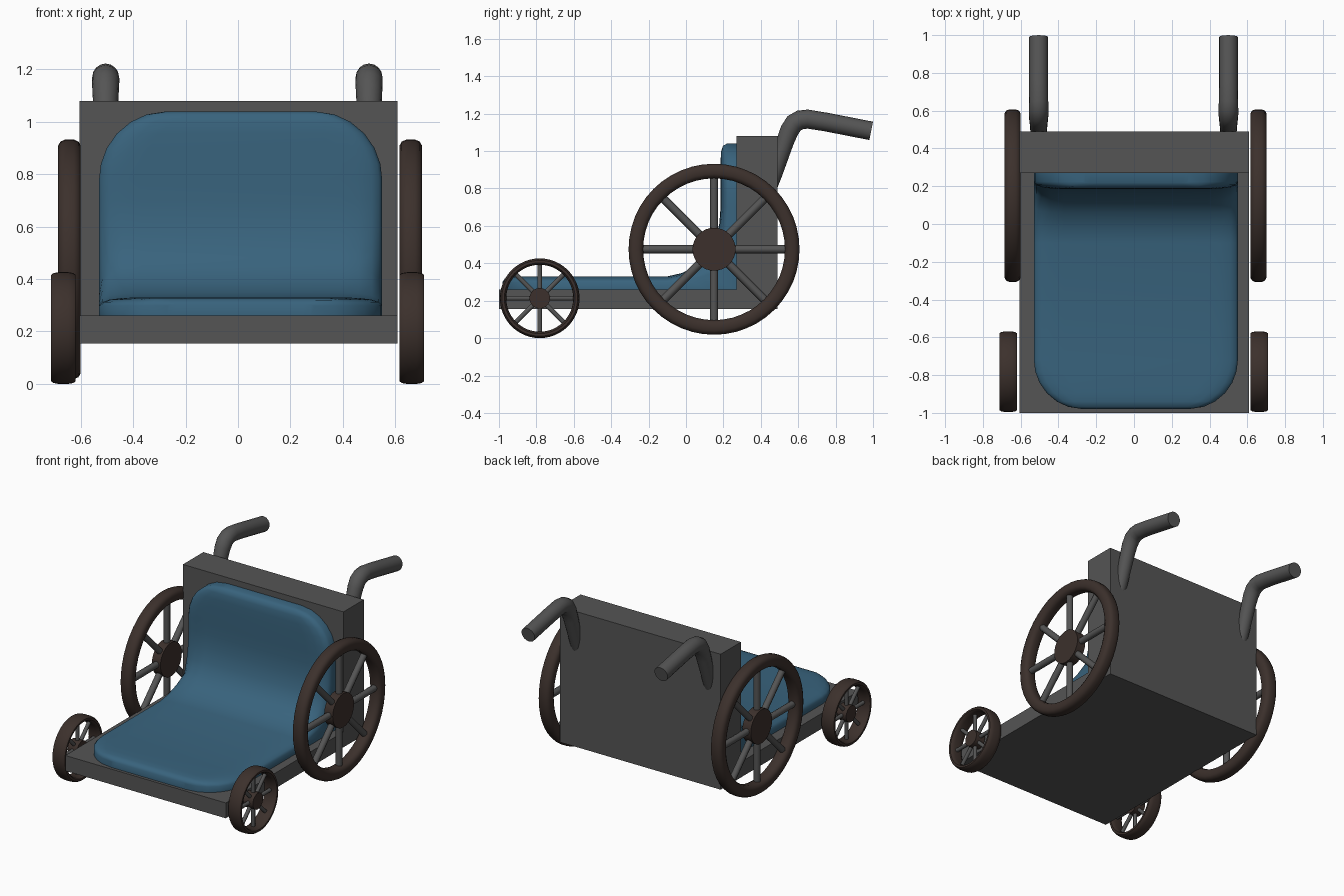
import bpy, bmesh, math
from mathutils import Matrix, Vector

if "Cube" in bpy.data.objects:
    bpy.data.objects.remove(bpy.data.objects["Cube"])


def material(name, rgb):
    m = bpy.data.materials.new(name)
    m.diffuse_color = (*rgb, 1)
    m.use_nodes = True
    m.node_tree.nodes["Principled BSDF"].inputs["Base Color"].default_value = m.diffuse_color
    return m


GREY = material("dark_grey", (0.09, 0.09, 0.09))
BLUE = material("blue_fabric", (0.04, 0.125, 0.205))
BROWN = material("dark_brown", (0.045, 0.03, 0.025))


def finish(bm, name, mat, smooth=None):
    bmesh.ops.recalc_face_normals(bm, faces=bm.faces[:])
    me = bpy.data.meshes.new(name)
    bm.to_mesh(me)
    bm.free()
    ob = bpy.data.objects.new(name, me)
    bpy.context.collection.objects.link(ob)
    me.materials.append(mat)
    if smooth:
        bpy.ops.object.select_all(action='DESELECT')
        ob.select_set(True)
        bpy.context.view_layer.objects.active = ob
        bpy.ops.object.shade_smooth_by_angle(angle=math.radians(smooth))
    return ob


# L-shaped frame: side profile (y, z) extruded across x
bm = bmesh.new()
profile = [(-1, .155), (.49, .155), (.49, 1.08), (.27, 1.08), (.27, .26), (-1, .26)]
face = bm.faces.new([bm.verts.new((-.605, y, z)) for y, z in profile])
ext = bmesh.ops.extrude_face_region(bm, geom=[face])
bmesh.ops.translate(bm, vec=(1.213, 0, 0),
                    verts=[v for v in ext['geom'] if isinstance(v, bmesh.types.BMVert)])
finish(bm, "frame", GREY)


# Cushion: cross-sections swept along the seat and up the backrest
def half_width(t, r=.26):
    t = min(t, r)
    return .54 - r + math.sqrt(r * r - (r - t) ** 2)


ends = [(0, 0), (0, .6), (.012, .85), (.04, .96), (.085, 1), (.14, 1), (.2, 1), (.26, 1)]
stations = []      # (half width, height factor, surface point, base point)
for t, h in ends:
    stations.append((half_width(t), h, (-.98 + t, .33), (-.98 + t, .26)))
bend = [((-.1, .33), (-.1, .26)), ((-.02, .348), (0, .26)), ((.06, .39), (.13, .26)),
        ((.12, .45), (.27, .26)), ((.155, .52), (.27, .4)), ((.178, .61), (.27, .55)),
        ((.185, .7), (.27, .7))]
for p, b in bend:
    stations.append((.54, 1, p, b))
for t, h in reversed(ends):
    stations.append((half_width(t), h, (.185, 1.04 - t), (.27, 1.04 - t)))

section = [(0, 0), (0, .55), (.012, .74), (.04, .88), (.09, .97), (.16, 1)]
section = [(-1, d, h) for d, h in section] + [(1, d, h) for d, h in reversed(section)]
bm = bmesh.new()
rings = []
for w, k, p, b in stations:
    p, b = Vector(p), Vector(b)
    ring = []
    for side, d, h in section:
        q = b.lerp(p, min(h, k))
        ring.append(bm.verts.new((.01 + side * (w - d), q.x, q.y)))
    rings.append(ring)
n = len(section)
for a, b in zip(rings, rings[1:]):
    for i in range(n):
        j = (i + 1) % n
        bm.faces.new((a[i], a[j], b[j], b[i]))
bmesh.ops.remove_doubles(bm, verts=bm.verts[:], dist=.0005)
finish(bm, "cushion", BLUE, 50)


# Wheels: lathed tyre, round hub and eight rod spokes
def wheel(name, x, y, z, radius, depth, width, hub_r, spoke_r):
    place = Matrix.Translation((x, y, z))
    turn = Matrix.Rotation(math.pi / 2, 4, 'Y')
    bm = bmesh.new()
    loops = []
    seg, sides = 48, 12
    for i in range(seg):
        a = 2 * math.pi * i / seg
        loop = []
        for j in range(sides):
            c = math.cos(2 * math.pi * (j + .5) / sides)
            s = math.sin(2 * math.pi * (j + .5) / sides)
            r = radius - depth / 2 + depth / 2 * math.copysign(abs(c) ** .7, c) / .976
            dx = width / 2 * math.copysign(abs(s) ** .7, s) / .976
            loop.append(bm.verts.new((x + dx, y + r * math.cos(a), z + r * math.sin(a))))
        loops.append(loop)
    for i in range(seg):
        a, b = loops[i], loops[(i + 1) % seg]
        for j in range(sides):
            k = (j + 1) % sides
            bm.faces.new((a[j], a[k], b[k], b[j]))
    finish(bm, name + "_tyre", BROWN, 50)

    bm = bmesh.new()
    bmesh.ops.create_cone(bm, cap_ends=True, segments=32, radius1=hub_r, radius2=hub_r,
                          depth=width * .75, matrix=place @ turn)
    finish(bm, name + "_hub", BROWN, 40)

    bm = bmesh.new()
    inner, outer = hub_r * .7, radius - depth * .6
    for i in range(8):
        m = (place @ Matrix.Rotation(i * math.pi / 4, 4, 'X')
             @ Matrix.Translation((0, 0, (inner + outer) / 2)))
        bmesh.ops.create_cone(bm, cap_ends=True, segments=8, radius1=spoke_r,
                              radius2=spoke_r, depth=outer - inner, matrix=m)
    finish(bm, name + "_spokes", GREY, 50)


wheel("rear_wheel_left", -.643, .15, .475, .457, .078, .086, .115, .022)
wheel("rear_wheel_right", .659, .15, .475, .457, .078, .086, .115, .022)
wheel("front_wheel_left", -.666, -.782, .213, .213, .034, .094, .055, .013)
wheel("front_wheel_right", .663, -.782, .213, .213, .034, .094, .055, .013)

# Push handles: bent tapered tubes
path = [(.40, .68, .036), (.47, .87, .042), (.53, 1.05, .047), (.553, 1.11, .05),
        (.578, 1.148, .052), (.61, 1.166, .052), (.65, 1.171, .051), (.75, 1.155, .05),
        (.99, 1.108, .05)]
for name, x in (("handle_left", -.505), ("handle_right", .5)):
    cu = bpy.data.curves.new(name, 'CURVE')
    cu.dimensions = '3D'
    cu.bevel_depth = 1
    cu.bevel_resolution = 6
    cu.use_fill_caps = True
    sp = cu.splines.new('POLY')
    sp.points.add(len(path) - 1)
    for pt, (y, z, r) in zip(sp.points, path):
        pt.co = (x, y, z, 1)
        pt.radius = r
    ob = bpy.data.objects.new(name, cu)
    bpy.context.collection.objects.link(ob)
    cu.materials.append(GREY)
    bpy.ops.object.select_all(action='DESELECT')
    ob.select_set(True)
    bpy.context.view_layer.objects.active = ob
    bpy.ops.object.convert(target='MESH')
    bpy.ops.object.shade_smooth_by_angle(angle=math.radians(45))
